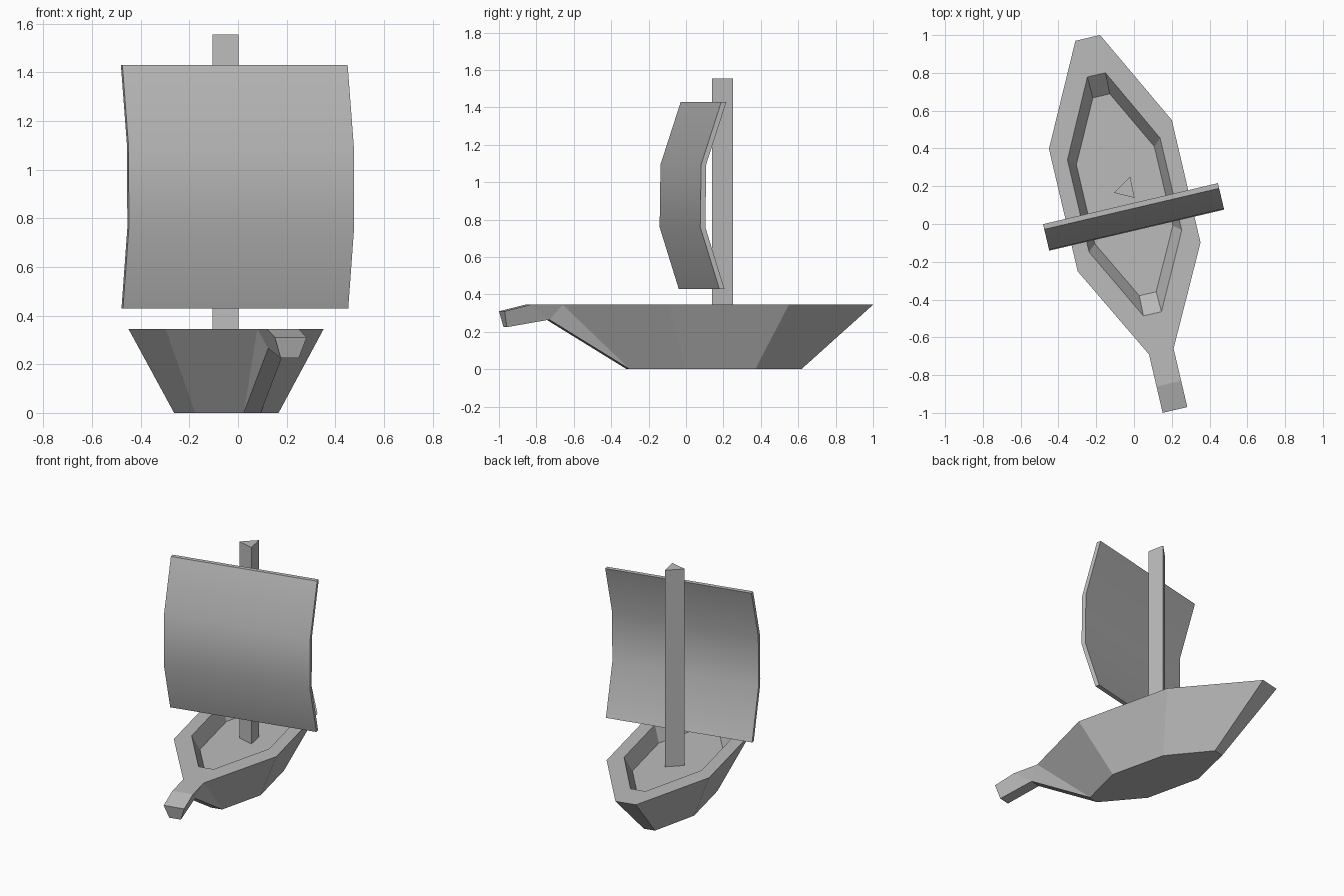
import bpy, bmesh, math
from mathutils import Matrix

default = bpy.data.objects.get("Cube")
if default:
    bpy.data.objects.remove(default, do_unlink=True)

# One plain grey material for the whole boat
grey = bpy.data.materials.new("light grey")
grey.use_nodes = True
colour = (0.5, 0.5, 0.5, 1)
grey.diffuse_color = colour
grey.node_tree.nodes["Principled BSDF"].inputs["Base Color"].default_value = colour

HEADING = Matrix.Rotation(math.radians(13.2), 4, 'Z')
CENTRE = -0.0135
DECK = 0.345


def finish(bm, name):
    bmesh.ops.recalc_face_normals(bm, faces=bm.faces)
    mesh = bpy.data.meshes.new(name)
    bm.to_mesh(mesh)
    bm.free()
    mesh.transform(HEADING)
    mesh.materials.append(grey)
    obj = bpy.data.objects.new(name, mesh)
    bpy.context.collection.objects.link(obj)
    return obj


def ring(bm, wide, end, ys, z):
    """Eight-sided boat outline, starting at the stern and running round the bow."""
    half = list(zip((end, wide, wide, end), ys))
    outline = half + [(-x, y) for x, y in reversed(half)]
    return [bm.verts.new((CENTRE + x, y, z)) for x, y in outline]


def pair(bm, x, y, z):
    return [bm.verts.new((CENTRE + s * x, y, z)) for s in (1, -1)]


def bridge(bm, a, b, skip=()):
    n = len(a)
    for i in range(n):
        if i not in skip:
            j = (i + 1) % n
            bm.faces.new((a[i], a[j], b[j], b[i]))


def prism(name, base, offset):
    """Extrude a closed polygon along an offset."""
    bm = bmesh.new()
    a = [bm.verts.new(p) for p in base]
    b = [bm.verts.new([c + d for c, d in zip(p, offset)]) for p in base]
    bridge(bm, a, b)
    bm.faces.new(a)
    bm.faces.new(b)
    return finish(bm, name)


# Hull with sunken well and projecting prow
bm = bmesh.new()
keel = ring(bm, 0.176, 0.036, (0.628, 0.342, -0.038, -0.314), 0)
gunwale = ring(bm, 0.334, 0.067, (1.015, 0.49, -0.176, -0.69), DECK)
rim = ring(bm, 0.252, 0.049, (0.814, 0.411, -0.09, -0.485), DECK)
floor = ring(bm, 0.212, 0.046, (0.70, 0.375, -0.055, -0.376), 0.245)
bm.faces.new(keel)
bridge(bm, keel, gunwale, skip=(3,))
bridge(bm, gunwale, rim)
bridge(bm, rim, floor)
bm.faces.new(floor)

knee = pair(bm, 0.036, -0.755, 0.265)
crease = pair(bm, 0.067, -0.865, DECK)
tip = pair(bm, 0.067, -1.008, 0.31)
chin = pair(bm, 0.038, -0.99, 0.225)
bow, stem = gunwale[3:5], keel[3:5]
for a, b in ((bow, crease), (crease, tip), (tip, chin), (chin, knee), (knee, stem)):
    bm.faces.new((a[0], a[1], b[1], b[0]))
for s in (0, 1):
    bm.faces.new((bow[s], knee[s], stem[s]))
    bm.faces.new((bow[s], crease[s], knee[s]))
    bm.faces.new((crease[s], tip[s], chin[s], knee[s]))
finish(bm, "hull")

# Three-sided mast
to_local = HEADING.inverted()
corners = [(-0.105, 0.165), (-0.02, 0.25), (0.003, 0.138)]
base = [tuple(to_local @ Matrix.Translation((x, y, 0.24)).translation) for x, y in corners]
prism("mast", base, (0, 0, 1.315))

# Billowing sail, smooth along its curve
front = [(0.081, 1.43), (-0.030, 1.095), (-0.035, 0.76), (0.070, 0.43)]
profile = front + [(y + 0.028, z) for y, z in reversed(front)]
bm = bmesh.new()
sides = [[bm.verts.new((x, y, z)) for y, z in profile] for x in (-0.469, 0.482)]
bridge(bm, *sides)
for side in sides:
    for i in range(3):
        bm.faces.new((side[i], side[i + 1], side[6 - i], side[7 - i]))
sail = finish(bm, "sail")
bpy.ops.object.select_all(action='DESELECT')
sail.select_set(True)
bpy.context.view_layer.objects.active = sail
bpy.ops.object.shade_smooth_by_angle(angle=math.radians(30))
